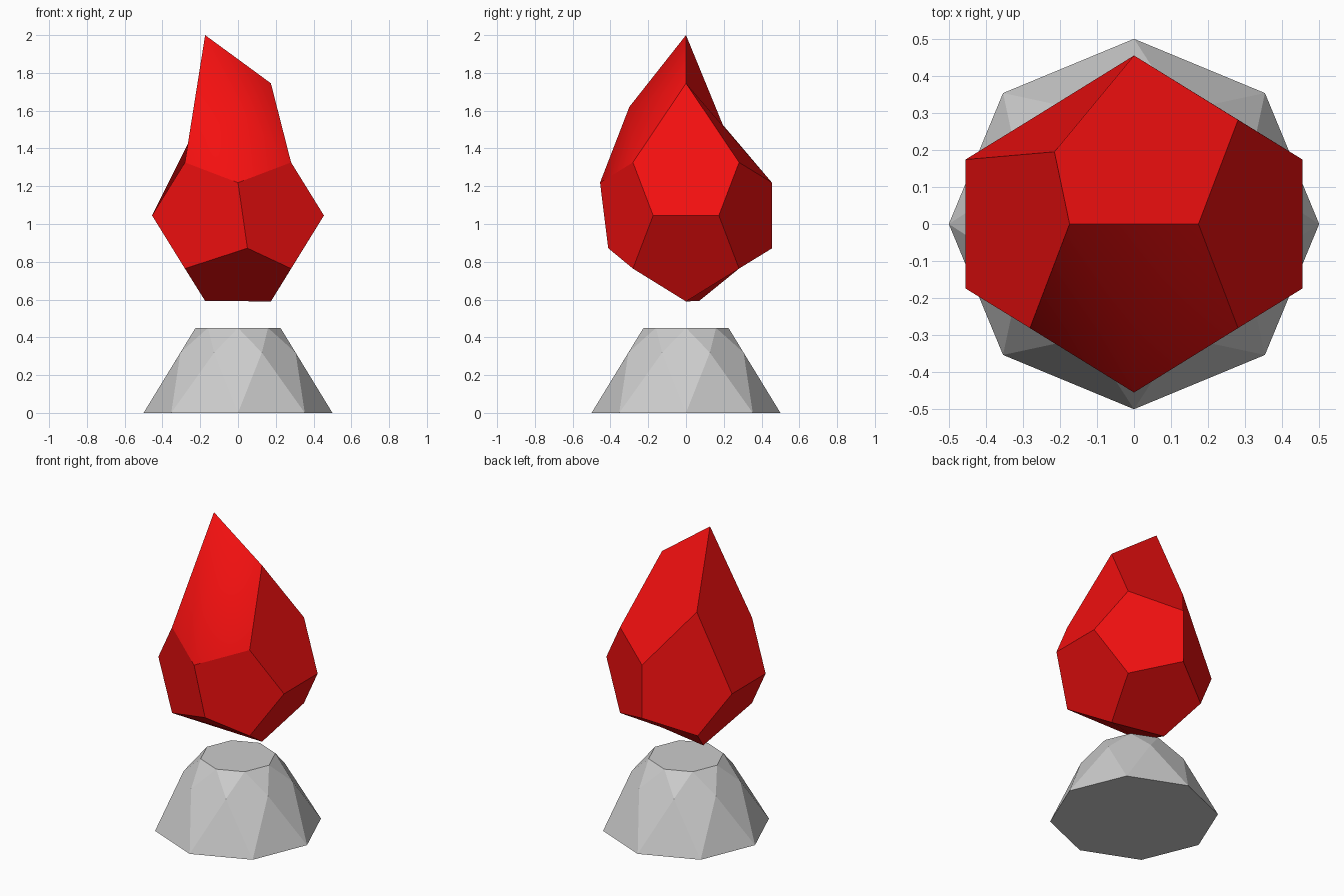
import bpy, bmesh
from math import sin, cos, pi, radians
from mathutils import Vector

if "Cube" in bpy.data.objects:
    bpy.data.objects.remove(bpy.data.objects["Cube"])


def hull(points):
    """Convex solid around the points, with coplanar triangles merged."""
    bm = bmesh.new()
    for p in points:
        bm.verts.new(p)
    bmesh.ops.convex_hull(bm, input=bm.verts[:])
    bmesh.ops.dissolve_limit(bm, angle_limit=radians(2), verts=bm.verts[:], edges=bm.edges[:])
    bmesh.ops.recalc_face_normals(bm, faces=bm.faces[:])
    return bm


def finish(bm, name):
    mesh = bpy.data.meshes.new(name)
    bm.to_mesh(mesh)
    bm.free()
    obj = bpy.data.objects.new(name, mesh)
    bpy.context.collection.objects.link(obj)
    return obj


def ring(radius, z, shift=0.0):
    return [(radius * cos((i + shift) * pi / 4), radius * sin((i + shift) * pi / 4), z)
            for i in range(8)]


# Base: eight-sided gem crown with kite facets and a flat top
finish(hull(ring(0.5, 0) + ring(0.33, 0.319, 0.5) + ring(0.225, 0.45)), "base")

# Crystal: regular dodecahedron centred at z = 1.045
A, B, C, Z = 0.174, 0.281, 0.455, 1.045
signs = (-1, 1)
points = [(x * B, y * B, Z + z * B) for x in signs for y in signs for z in signs]
for s in signs:
    for t in signs:
        points += [(s * A, 0, Z + t * C), (s * C, t * A, Z), (0, s * C, Z + t * A)]
bm = hull(points)


def nearest(p):
    return min(bm.verts, key=lambda v: (v.co - Vector(p)).length)


# Front upper facet gets a raised middle
front = max(bm.faces, key=lambda f: f.normal.dot(Vector((0, -0.5, 0.85))))
poked = bmesh.ops.poke(bm, faces=[front])
poked["verts"][0].co = (-0.01, -0.30, 1.62)
for f in poked["faces"]:
    f.smooth = True

# Pull corners into the pointed, uneven crystal shape
moves = [((-A, 0, Z + C), (-A, 0, 2.0)),
         ((A, 0, Z + C), (A, 0, 1.745)),
         ((-B, B, Z + B), (-0.215, 0.195, 1.525)),
         ((0, -C, Z - A), (0.05, -0.412, 0.872)),
         ((-A, 0, Z - C), (-A, 0.07, 0.593))]
for v, target in [(nearest(a), b) for a, b in moves]:
    v.co = target

crystal = finish(bm, "crystal")
red = bpy.data.materials.new("red")
red.diffuse_color = (0.9, 0.005, 0.005, 1)
red.use_nodes = True
red.node_tree.nodes["Principled BSDF"].inputs["Base Color"].default_value = red.diffuse_color
crystal.data.materials.append(red)
